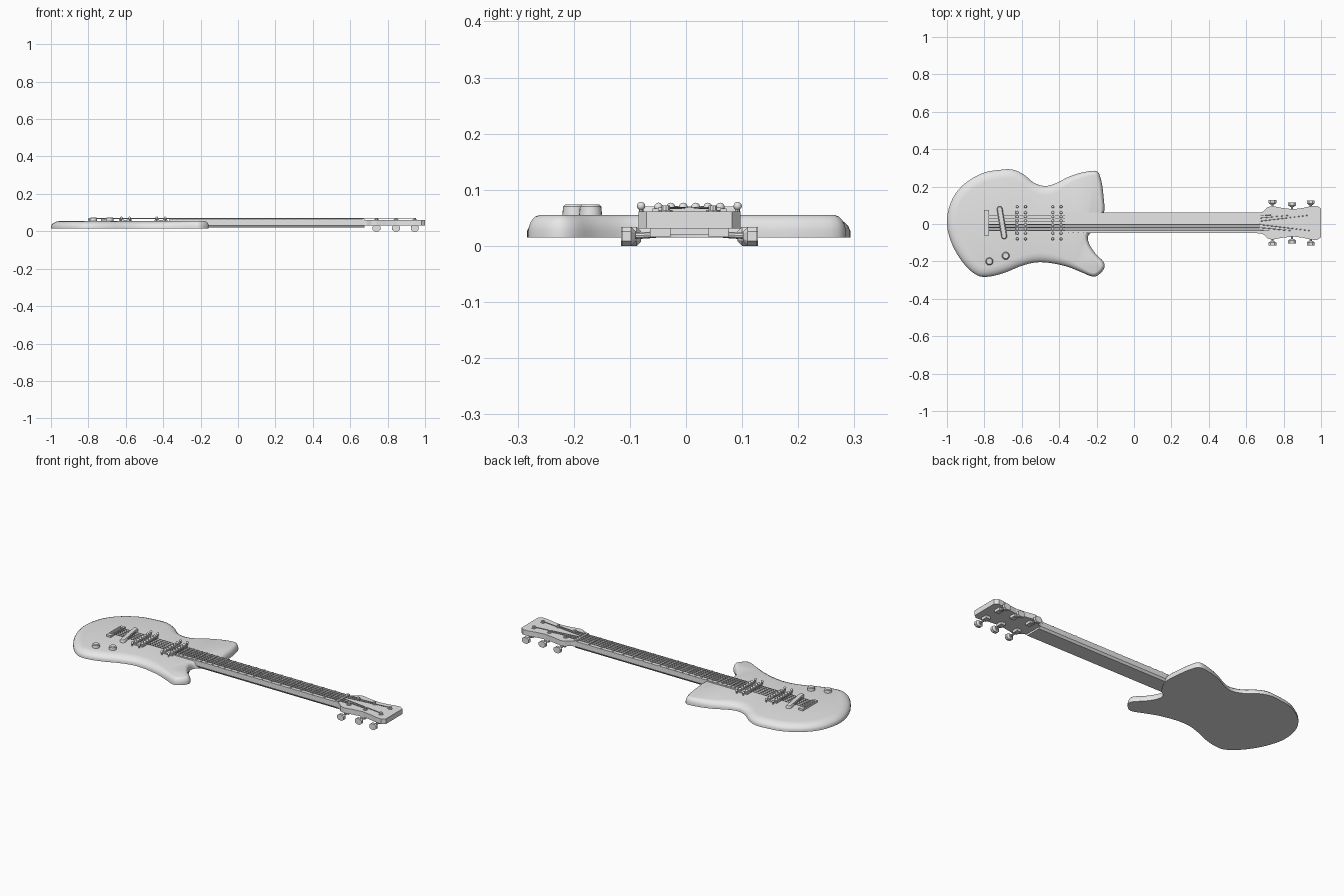
import bpy, bmesh, math
from mathutils import Vector

cube = bpy.data.objects.get("Cube")
if cube:
    bpy.data.objects.remove(cube)

CY = 0.006          # centre line of neck and strings
BODY_TOP = 0.055

grey = bpy.data.materials.new("plain grey")
grey.use_nodes = True
grey.diffuse_color = (0.8, 0.8, 0.8, 1)
grey.node_tree.nodes["Principled BSDF"].inputs["Base Color"].default_value = (0.8, 0.8, 0.8, 1)


def finish(name, bm, smooth=False):
    bmesh.ops.recalc_face_normals(bm, faces=bm.faces)
    me = bpy.data.meshes.new(name)
    bm.to_mesh(me)
    bm.free()
    ob = bpy.data.objects.new(name, me)
    bpy.context.collection.objects.link(ob)
    me.materials.append(grey)
    if smooth:
        bpy.ops.object.select_all(action='DESELECT')
        ob.select_set(True)
        bpy.context.view_layer.objects.active = ob
        bpy.ops.object.shade_smooth_by_angle(angle=math.radians(40))
    return ob


def add_loft(bm, rings):
    """Skin a list of equal-length point rings and cap both ends."""
    loops = [[bm.verts.new(p) for p in r] for r in rings]
    n = len(loops[0])
    for a, b in zip(loops, loops[1:]):
        for i in range(n):
            bm.faces.new((a[i], a[(i + 1) % n], b[(i + 1) % n], b[i]))
    bm.faces.new(loops[0])
    bm.faces.new(loops[-1])


def add_box(bm, x0, x1, y0, y1, z0, z1):
    add_loft(bm, [[(x0, y0, z), (x1, y0, z), (x1, y1, z), (x0, y1, z)] for z in (z0, z1)])


def add_cyl(bm, a, b, r, n=10, r2=None):
    a, b = Vector(a), Vector(b)
    q = (b - a).to_track_quat('Z', 'Y')
    ring = [Vector((math.cos(2 * math.pi * i / n), math.sin(2 * math.pi * i / n), 0)) for i in range(n)]
    add_loft(bm, [[a + q @ (v * r) for v in ring], [b + q @ (v * (r2 or r)) for v in ring]])


def add_ball(bm, p, r):
    d = bmesh.ops.create_uvsphere(bm, u_segments=10, v_segments=6, radius=r)
    bmesh.ops.translate(bm, verts=d["verts"], vec=p)


def spline(pts, steps):
    """Closed Catmull-Rom curve through the points."""
    out, n = [], len(pts)
    for i in range(n):
        a, b, c, d = (Vector(pts[(i + k) % n]) for k in (-1, 0, 1, 2))
        for s in range(steps):
            t = s / steps
            out.append(0.5 * (2 * b + (c - a) * t + (2 * a - 5 * b + 4 * c - d) * t * t
                              + (3 * b - a - 3 * c + d) * t ** 3))
    return out


# Body: clockwise outline, flat back, rounded top edge
outline = [(-1.0, 0), (-.98, .115), (-.917, .206), (-.815, .27), (-.72, .289), (-.65, .291),
           (-.59, .265), (-.537, .222), (-.478, .203), (-.42, .217), (-.345, .254),
           (-.265, .278), (-.198, .281), (-.174, .227), (-.163, .147), (-.16, .06),
           (-.20, -.02), (-.243, -.06), (-.24, -.105), (-.206, -.158), (-.165, -.2), (-.158, -.233),
           (-.185, -.268), (-.222, -.281), (-.29, -.254), (-.36, -.227), (-.45, -.208),
           (-.53, -.206), (-.61, -.227), (-.69, -.26), (-.773, -.281), (-.837, -.275),
           (-.906, -.217), (-.97, -.115)]
curve = spline(outline, 4)
N = len(curve)


def inset_ring(d, z):
    ring = []
    for i, p in enumerate(curve):
        t = (curve[(i + 2) % N] - curve[i - 2]).normalized()
        k = 1 - 0.6 * min(1, max(0, (p.x + .45) / .2))   # tighter rounding on the horns
        ring.append((p.x + t.y * d * k, p.y - t.x * d * k, z))
    return ring


bm = bmesh.new()
add_loft(bm, [inset_ring(d, z) for d, z in
              ((0, .015), (0, .027), (.004, .036), (.014, .045), (.03, .052), (.05, BODY_TOP))])
finish("body", bm, True)

# Neck with a narrower underside
bm = bmesh.new()
add_loft(bm, [[(x, CY + y, z) for y, z in
               ((-.055, .052), (-.055, .032), (-.046, .02), (.046, .02), (.055, .032), (.055, .052))]
              for x in (-.3, .675)])
finish("neck", bm)

bm = bmesh.new()
add_box(bm, -.37, .665, CY - .055, CY + .055, .052, .062)
finish("fingerboard", bm)

bm = bmesh.new()
for i in range(1, 22):
    x = -.78 + 1.445 * 2 ** (-i / 12)
    add_box(bm, x - .003, x + .003, CY - .054, CY + .054, .061, .065)
finish("frets", bm)

bm = bmesh.new()
add_box(bm, .66, .677, CY - .056, CY + .056, .05, .068)
finish("nut", bm)

# Headstock: mirrored half profile
half = [(.66, .053), (.69, .06), (.715, .084), (.74, .09), (.79, .08), (.85, .073),
        (.9, .079), (.95, .09), (.98, .091), (1.0, .076)]
prof = [(x, CY + w) for x, w in half] + [(x, CY - w) for x, w in reversed(half)]
bm = bmesh.new()
add_loft(bm, [[(x, y, z) for x, y in prof] for z in (.031, .061)])
finish("headstock", bm)

# Tuners: post, housing, shaft and flared key on each side
posts = []
for side, label in ((1, "left"), (-1, "right")):
    bm = bmesh.new()
    for x, edge in ((.74, .09), (.845, .078), (.945, .088)):
        py = CY + side * .042
        posts.append((x, py))
        add_cyl(bm, (x, py, .03), (x, py, .072), .008)
        add_cyl(bm, (x, py, .06), (x, py, .064), .013)
        add_box(bm, x - .014, x + .014, CY + side * .034, CY + side * .07, .016, .032)
        add_cyl(bm, (x, CY + side * .06, .02), (x, CY + side * (edge + .012), .018), .006)
        add_loft(bm, [[(x + sx * w, CY + side * (edge + o), .017 + sz * h)
                       for sx, sz in ((-1, -.5), (-.5, -1), (.5, -1), (1, -.5),
                                      (1, .5), (.5, 1), (-.5, 1), (-1, .5))]
                      for o, w, h in ((.008, .01, .009), (.016, .021, .017), (.032, .021, .017))])
    finish(label + "_tuners", bm)

# Strings: bridge to nut, then to the posts
bm = bmesh.new()
targets = [posts[3], posts[4], posts[5], posts[2], posts[1], posts[0]]
for i, (px, py) in enumerate(targets):
    y = CY + (i - 2.5) * .0165
    r = .0021 - .0001 * i
    add_cyl(bm, (-.785, y, .068), (.668, y, .068), r, 6)
    add_cyl(bm, (.668, y, .068), (px, py, .067), r, 6)
finish("strings", bm)

# Pickups: base plate, two coils, pole screws and mounting screws
for name, cx in (("bridge_pickup", -.602), ("neck_pickup", -.412)):
    bm = bmesh.new()
    add_box(bm, cx - .034, cx + .034, CY - .07, CY + .07, .05, .061)
    for s in (-1, 1):
        x = cx + s * .022
        add_box(bm, x - .011, x + .011, CY - .066, CY + .066, .06, .067)
        for i in range(6):
            add_ball(bm, (x, CY + (i - 2.5) * .022, .069), .008)
        for e in (-1, 1):
            add_cyl(bm, (x, CY + e * .086, .05), (x, CY + e * .086, .07), .004, 8)
            add_ball(bm, (x, CY + e * .086, .071), .0075)
    finish(name, bm, True)

# Tailpiece block with string slots as raised saddles
bm = bmesh.new()
add_box(bm, -.803, -.775, CY - .068, CY + .068, .05, .066)
for i in range(6):
    y = CY + (i - 2.5) * .0165
    add_box(bm, -.8, -.778, y - .005, y + .005, .065, .071)
finish("tailpiece", bm)

# Slanted rounded bridge bar
bm = bmesh.new()
a, b = Vector((-.718, .08)), Vector((-.694, -.066))
ang = math.atan2(b.y - a.y, b.x - a.x)
bar = []
for c, start in ((b, ang - math.pi / 2), (a, ang + math.pi / 2)):
    for i in range(9):
        t = start + math.pi * i / 8
        bar.append((c, Vector((math.cos(t), math.sin(t)))))
add_loft(bm, [[(*(c + d * r), z) for c, d in bar] for r, z in ((.015, .05), (.015, .065), (.011, .07))])
finish("bridge", bm, True)

# Control knobs
for name, x, y in (("volume_knob", -.773, -.2), ("tone_knob", -.686, -.17)):
    bm = bmesh.new()
    add_cyl(bm, (x, y, .05), (x, y, .07), .021, 20, .019)
    add_cyl(bm, (x, y, .07), (x, y, .074), .019, 20, .015)
    finish(name, bm, True)
